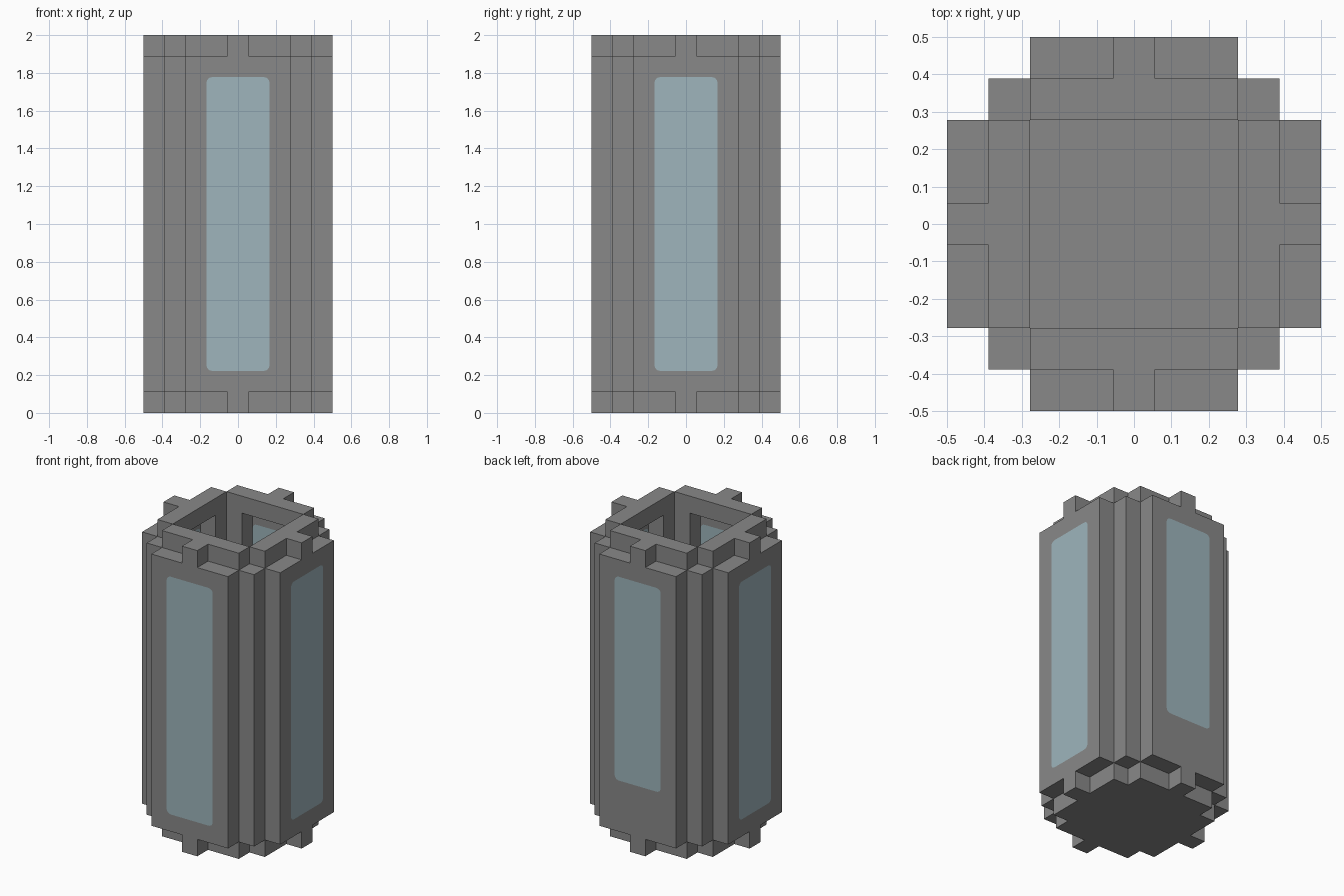
import bpy, bmesh
from math import pi, sin, cos
from mathutils import Matrix

if "Cube" in bpy.data.objects:
    bpy.data.objects.remove(bpy.data.objects["Cube"], do_unlink=True)

U = 1 / 9                      # block size: 9 wide, 18 tall
HALF, RING, INNER = 4.5 * U, 3.5 * U, 2.5 * U
LOW, HIGH, TOP = U, 17 * U, 18 * U
TAB, GLASS = 0.5 * U, 1.5 * U


def material(name, rgb):
    m = bpy.data.materials.new(name)
    m.use_nodes = True
    color = (*rgb, 1)
    m.diffuse_color = color
    m.node_tree.nodes["Principled BSDF"].inputs["Base Color"].default_value = color
    return m


gray = material("stone gray", (0.247, 0.247, 0.247))
blue = material("pale blue glass", (0.342, 0.462, 0.503))


def rect(w, z0, z1):
    return [(-w, z0), (w, z0), (w, z1), (-w, z1)]


def rounded_rect(w, z0, z1, r=0.03, steps=4):
    centers = [(w - r, z1 - r), (r - w, z1 - r), (r - w, z0 + r), (w - r, z0 + r)]
    return [(cx + r * cos((q + i / steps) * pi / 2), cz + r * sin((q + i / steps) * pi / 2))
            for q, (cx, cz) in enumerate(centers) for i in range(steps + 1)]


def slab(name, loops, y0, y1, turn, mat):
    """Outline with optional holes, extruded in y and turned about z."""
    bm = bmesh.new()
    edges = []
    for loop in loops:
        vs = [bm.verts.new((x, y0, z)) for x, z in loop]
        edges += [bm.edges.new((a, b)) for a, b in zip(vs, vs[1:] + vs[:1])]
    bmesh.ops.triangle_fill(bm, use_beauty=True, edges=edges)
    out = bmesh.ops.extrude_face_region(bm, geom=bm.faces[:])
    moved = [v for v in out["geom"] if isinstance(v, bmesh.types.BMVert)]
    bmesh.ops.translate(bm, verts=moved, vec=(0, y1 - y0, 0))
    bmesh.ops.recalc_face_normals(bm, faces=bm.faces[:])
    bmesh.ops.transform(bm, matrix=Matrix.Rotation(turn * pi / 2, 4, "Z"), verts=bm.verts[:])
    mesh = bpy.data.meshes.new(name)
    bm.to_mesh(mesh)
    bm.free()
    mesh.materials.append(mat)
    ob = bpy.data.objects.new(name, mesh)
    bpy.context.collection.objects.link(ob)
    return ob


# Outer panel outline with a centre tab at the top and bottom
panel_outline = [(-INNER, LOW), (-TAB, LOW), (-TAB, 0), (TAB, 0), (TAB, LOW), (INNER, LOW),
                 (INNER, HIGH), (TAB, HIGH), (TAB, TOP), (-TAB, TOP), (-TAB, HIGH), (-INNER, HIGH)]

for turn, side in enumerate(("front", "left", "back", "right")):
    # The back window has a higher sill
    sill = 4 * U if side == "back" else 2 * U
    window = rounded_rect(GLASS, sill, HIGH - U)
    slab(side + "_panel", [panel_outline, window], -HALF, -RING, turn, gray)
    slab(side + "_window", [window], -HALF, -RING, turn, blue)
    slab(side + "_inner_wall", [rect(INNER, 0, TOP), rect(GLASS, sill - U, HIGH)],
         -RING, -INNER, turn, gray)
    # Corner post between this side and the next
    post = [(INNER, LOW), (RING, LOW), (RING, HIGH), (INNER, HIGH)]
    slab(side + "_corner_post", [post], -RING, -INNER, turn, gray)

slab("floor", [rect(INNER, 0, LOW)], -INNER, INNER, 0, gray)
